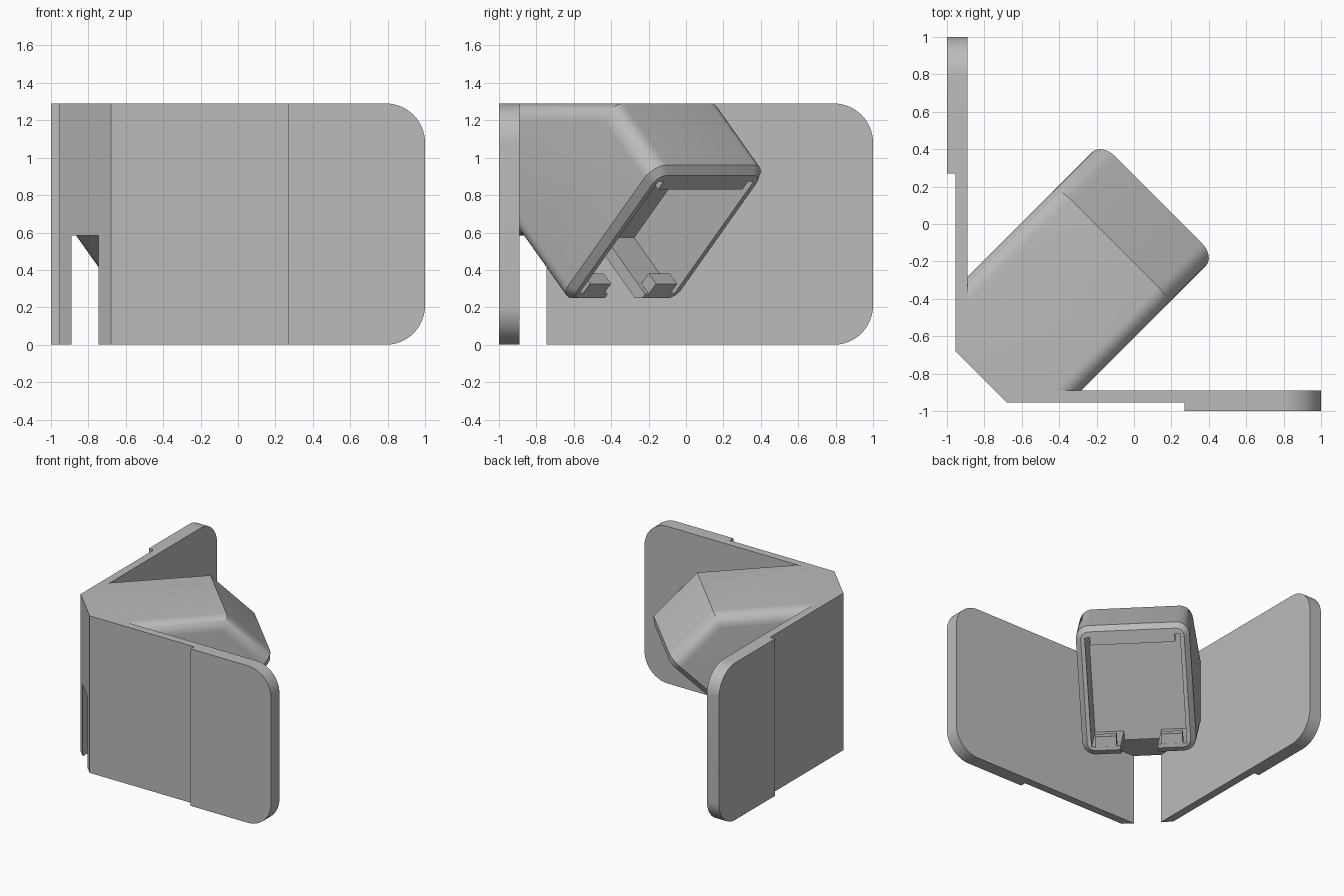
import bpy, bmesh
from math import sqrt
from mathutils import Matrix, Vector

cube = bpy.data.objects.get("Cube")
if cube:
    bpy.data.objects.remove(cube, do_unlink=True)

R2 = sqrt(2)
HEIGHT = 1.29
HALF = 0.43      # half width of the housing
TIP = -0.51      # position of the open end along the housing axis
FLOOR = -0.937   # cavity floor along the same axis

grey = bpy.data.materials.new("plain grey")
grey.use_nodes = True
grey.diffuse_color = (0.5, 0.5, 0.5, 1)
grey.node_tree.nodes["Principled BSDF"].inputs["Base Color"].default_value = (0.5, 0.5, 0.5, 1)


def finish(bm, name):
    bmesh.ops.recalc_face_normals(bm, faces=bm.faces[:])
    mesh = bpy.data.meshes.new(name)
    bm.to_mesh(mesh)
    bm.free()
    mesh.materials.append(grey)
    obj = bpy.data.objects.new(name, mesh)
    bpy.context.collection.objects.link(obj)
    return obj


def prism(points, offset):
    """Extrude a flat outline of 3D points by an offset."""
    bm = bmesh.new()
    face = bm.faces.new([bm.verts.new(p) for p in points])
    new = bmesh.ops.extrude_face_region(bm, geom=[face])["geom"]
    bmesh.ops.translate(bm, vec=offset, verts=[g for g in new if isinstance(g, bmesh.types.BMVert)])
    bmesh.ops.recalc_face_normals(bm, faces=bm.faces[:])
    return bm


def bevel(bm, edges, size, segments):
    bmesh.ops.bevel(bm, geom=edges, offset=size, offset_type='OFFSET', segments=segments,
                    profile=0.5, affect='EDGES', clamp_overlap=False)


# Housing frame: axis points down and out, then sideways, then up across the opening
axis = Vector((0.5, 0.5, -1 / R2))
side = Vector((-1 / R2, 1 / R2, 0))
across = Vector((0.5, 0.5, 1 / R2))
frame = Matrix((axis, side, across)).transposed()


def housing_box(name, a, s, b):
    """Box given by its ranges along the housing frame."""
    bm = bmesh.new()
    bmesh.ops.create_cube(bm, size=1)
    for v in bm.verts:
        v.co = frame @ Vector([lo + (c + 0.5) * (hi - lo) for c, (lo, hi) in zip(v.co, (a, s, b))])
    return finish(bm, name)


# Two mounting wings, mirrored across the diagonal
outline = [(-0.745, -0.89), (-0.68, -0.955), (0.27, -0.955), (0.27, -1), (1, -1), (1, -0.89)]
for name, swap in (("left_wing", False), ("right_wing", True)):
    bm = prism([(x, y, 0) for x, y in outline], (0, 0, HEIGHT))
    ends = [e for e in bm.edges if all(v.co.x > 0.99 for v in e.verts)
            and abs(e.verts[0].co.z - e.verts[1].co.z) < 0.01]
    bevel(bm, ends, 0.21, 16)
    if swap:
        for v in bm.verts:
            v.co = (v.co.y, v.co.x, v.co.z)
    finish(bm, name)

# Housing body: side profile (distance along the diagonal, height), extruded sideways
profile = [(-1.1561, 0.585), (-0.863, 0.585), (-0.4995, 0.2215), (0.2115, 0.9325),
           (-0.146, HEIGHT), (-1.1561, HEIGHT)]
bm = prism([Vector((t / R2, t / R2, z)) - side * HALF for t, z in profile], side * 2 * HALF)


def is_tip(face):
    return face.normal.dot(axis) > 0.99


def is_back(face):
    return face.normal.x < -0.6 and face.normal.y < -0.6


# Round the long side edges, then chamfer the rim of the open end
long_edges = [e for e in bm.edges
              if any(abs(f.normal.dot(side)) > 0.99 for f in e.link_faces)
              and not any(is_tip(f) or is_back(f) for f in e.link_faces)]
bevel(bm, long_edges, 0.1, 8)
bm.normal_update()
tip_face = max((f for f in bm.faces if is_tip(f)), key=lambda f: f.calc_area())
bevel(bm, list(tip_face.edges), 0.039, 1)

# Trim the body where it runs into the wings
for normal in (Vector((-1, 0, 0)), Vector((0, -1, 0))):
    bmesh.ops.bisect_plane(bm, geom=bm.verts[:] + bm.edges[:] + bm.faces[:], dist=0.00001,
                           plane_co=normal * 0.8905, plane_no=normal, clear_outer=True)
    bmesh.ops.holes_fill(bm, edges=[e for e in bm.edges if e.is_boundary], sides=0)
housing = finish(bm, "housing")

# Hollow out the cavity and the cable slot in its lower wall
cutters = [housing_box("cavity_cutter", (FLOOR, TIP + 0.2), (-0.36, 0.36), (-0.127, 0.725)),
           housing_box("slot_cutter", (FLOOR, TIP + 0.2), (-0.141, 0.141), (-0.4, -0.1))]
for cutter in cutters:
    mod = housing.modifiers.new("cut", 'BOOLEAN')
    mod.operation = 'DIFFERENCE'
    mod.solver = 'EXACT'
    mod.object = cutter
    bpy.context.view_layer.objects.active = housing
    bpy.ops.object.modifier_apply(modifier=mod.name)
    bpy.data.objects.remove(cutter, do_unlink=True)

# Retaining lip at the top of the opening and two clips at the bottom
housing_box("retaining_lip", (TIP - 0.06, TIP - 0.001), (-0.32, 0.32), (0.664, 0.74))
for name, sign in (("left_clip", -1), ("right_clip", 1)):
    housing_box(name, (TIP - 0.08, TIP - 0.001), sorted((sign * 0.17, sign * 0.33)), (-0.14, -0.05))

bpy.ops.object.select_all(action='DESELECT')
housing.select_set(True)
for name in ("left_wing", "right_wing"):
    bpy.data.objects[name].select_set(True)
bpy.context.view_layer.objects.active = housing
bpy.ops.object.shade_smooth_by_angle(angle=0.5)
